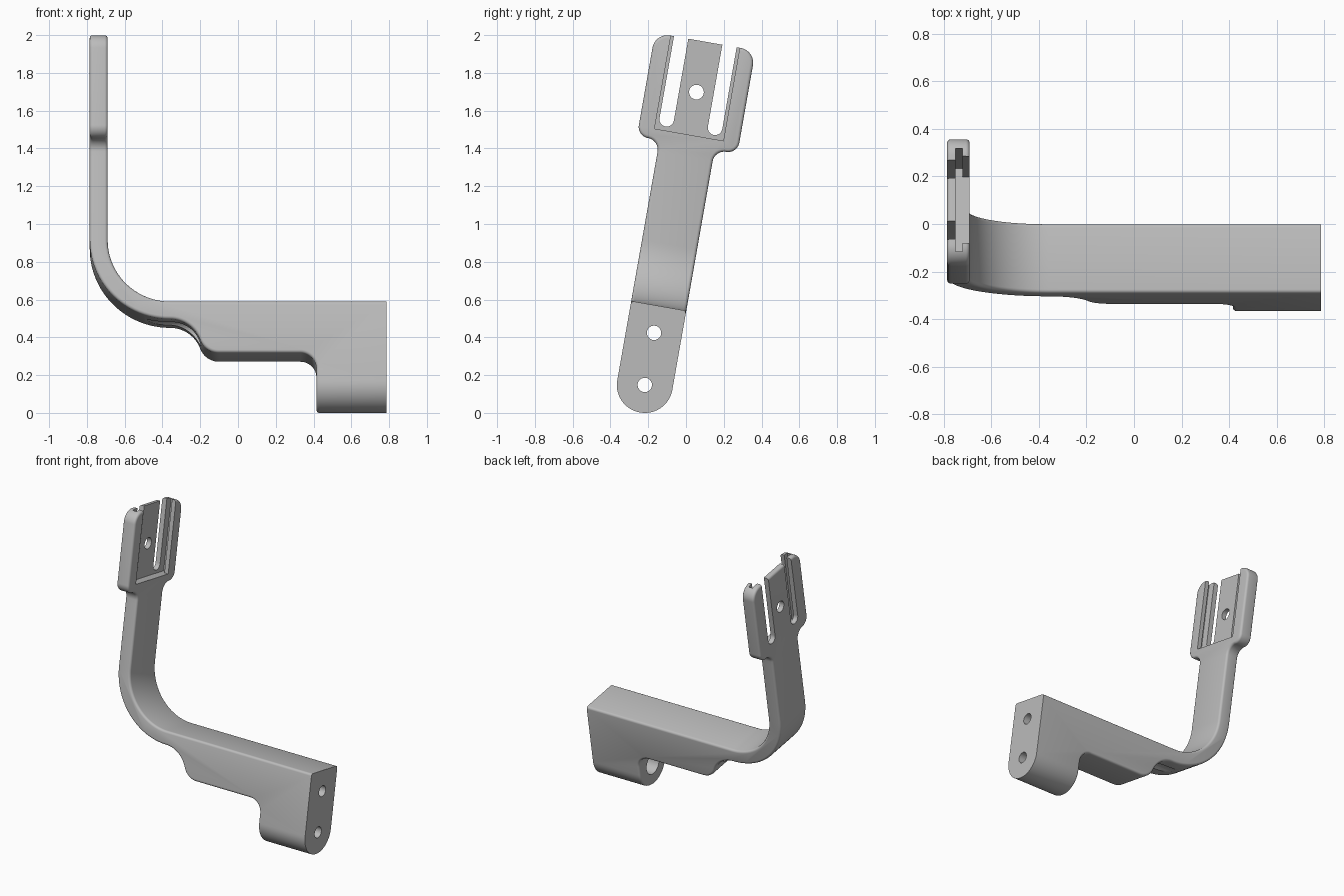
import bpy, bmesh
from math import sin, cos, radians, pi
from mathutils import Matrix

if "Cube" in bpy.data.objects:
    bpy.data.objects.remove(bpy.data.objects["Cube"], do_unlink=True)

grey = bpy.data.materials.new("matte_grey")
grey.use_nodes = True
COLOUR = (0.5, 0.5, 0.5, 1)
grey.diffuse_color = COLOUR
grey.node_tree.nodes["Principled BSDF"].inputs["Base Color"].default_value = COLOUR

# The whole bracket leans back about the x axis; parts are drawn upright
LEAN = Matrix.Translation((0, -0.218, 0.148)) @ Matrix.Rotation(radians(-10), 4, 'X')
HALF = 0.148          # half width of the bar
BACK, FRONT = -0.785, -0.69   # faces of the upright arm
END = 0.785           # mounting end
SEAM = 1.2            # height where arm meets head


def arc(cx, cy, r, a0, a1, n=16):
    steps = [radians(a0 + (a1 - a0) * i / n) for i in range(n + 1)]
    return [(cx + r * cos(a), cy + r * sin(a)) for a in steps]


def rect(a0, a1, b0, b1):
    return [(a0, b0), (a1, b0), (a1, b1), (a0, b1)]


def prism(pts, axis, lo, hi):
    """Extrude a 2D outline along x or y."""
    bm = bmesh.new()
    place = (lambda p, t: (t, p[0], p[1])) if axis == 'x' else (lambda p, t: (p[0], t, p[1]))
    a = [bm.verts.new(place(p, lo)) for p in pts]
    b = [bm.verts.new(place(p, hi)) for p in pts]
    bm.faces.new(a)
    bm.faces.new(b[::-1])
    for i in range(len(pts)):
        j = (i + 1) % len(pts)
        bm.faces.new((a[j], a[i], b[i], b[j]))
    bmesh.ops.recalc_face_normals(bm, faces=bm.faces)
    return bm


def bevel(bm, edges, width, segments):
    bmesh.ops.bevel(bm, geom=edges, offset=width, offset_type='OFFSET', segments=segments,
                    profile=0.5, affect='EDGES', clamp_overlap=False)


def soften(bm):
    """Round every sharp rim except the mounting end and the arm seam."""
    def plain(e):
        return (all(abs(v.co.x - END) < 0.001 for v in e.verts)
                or all(abs(v.co.z - SEAM) < 0.001 for v in e.verts))
    rims = [e for e in bm.edges if e.calc_face_angle(0) > radians(35) and not plain(e)]
    bevel(bm, rims, 0.016, 4)


def to_object(name, bm):
    mesh = bpy.data.meshes.new(name)
    bm.to_mesh(mesh)
    bm.free()
    mesh.materials.append(grey)
    ob = bpy.data.objects.new(name, mesh)
    ob.matrix_world = LEAN
    bpy.context.collection.objects.link(ob)
    return ob


def cut(ob, cutters):
    """Subtract the cutters, then remove them."""
    helpers = []
    for bm in cutters:
        helper = to_object("cutter", bm)
        helper.hide_render = True
        mod = ob.modifiers.new("cut", 'BOOLEAN')
        mod.operation, mod.solver, mod.object = 'DIFFERENCE', 'EXACT', helper
        helpers.append(helper)
    bpy.context.view_layer.update()
    mesh = bpy.data.meshes.new_from_object(
        ob.evaluated_get(bpy.context.evaluated_depsgraph_get()))
    ob.modifiers.clear()
    ob.data = mesh
    for helper in helpers:
        bpy.data.objects.remove(helper, do_unlink=True)


def smooth(ob):
    bpy.ops.object.select_all(action='DESELECT')
    ob.select_set(True)
    bpy.context.view_layer.objects.active = ob
    bpy.ops.object.shade_smooth_by_angle(angle=radians(30))


# Bar: mounting block, stepped underside, bend and upright arm in one profile
profile = ([(BACK, SEAM)]
           + arc(-0.36, 0.755, 0.425, 180, 270, 24)
           + arc(-0.36, 0.16, 0.17, 90, 20)[1:]
           + arc(-0.1, 0.2546, 0.1066, 200, 270)[1:]
           + arc(0.33, 0.063, 0.085, 90, 0)
           + [(0.415, -HALF), (END, -HALF), (END, 0.425)]
           + arc(-0.36, 0.755, 0.33, 270, 180, 24)
           + [(FRONT, SEAM)])
bm = prism(profile, 'y', -HALF, HALF)
# full round under the mounting block
low = [e for e in bm.edges if all(v.co.z < -0.14 for v in e.verts)
       and abs(e.verts[0].co.y - e.verts[1].co.y) < 0.001]
bevel(bm, low, 0.147, 14)
soften(bm)
bar = to_object("bar_and_arm", bm)

# Screw holes with wide bores on the inner side
cutters = []
for height, start, floor in ((0, 0.3, 0.6), (0.28, -0.6, 0.0)):
    cutters.append(prism(arc(0, height, 0.07, 0, 360, 32)[:-1], 'x', start, floor))
    cutters.append(prism(arc(0, height, 0.038, 0, 360, 32)[:-1], 'x', floor - 0.05, 0.9))
cut(bar, cutters)
smooth(bar)

# Head: shouldered outline, mirrored
side = ([(HALF, SEAM)]
        + arc(0.21, 1.228, 0.062, 180, 90)
        + arc(0.21, 1.35, 0.06, -90, 0)[1:]
        + arc(0.19, 1.765, 0.08, 0, 90))
outline = side + [(-u, v) for u, v in reversed(side)]
bm = prism(outline, 'x', BACK, FRONT)
soften(bm)
head = to_object("forked_head", bm)

# Front pocket, side grooves, two open slots and the tongue hole
cutters = [prism(rect(-0.185, 0.185, 1.345, 2), 'x', -0.725, -0.6),
           prism(rect(-0.22, 0.22, 1.345, 2), 'x', -0.75, -0.72),
           prism(arc(0, 1.574, 0.039, 0, 360, 32)[:-1], 'x', -0.9, -0.6)]
for s in (-1, 1):
    slot = arc(s * 0.13, 1.405, 0.0385, 180, 360) + [(s * 0.13 + 0.0385, 2), (s * 0.13 - 0.0385, 2)]
    cutters.append(prism(slot, 'x', -0.9, -0.735))
cut(head, cutters)
smooth(head)
